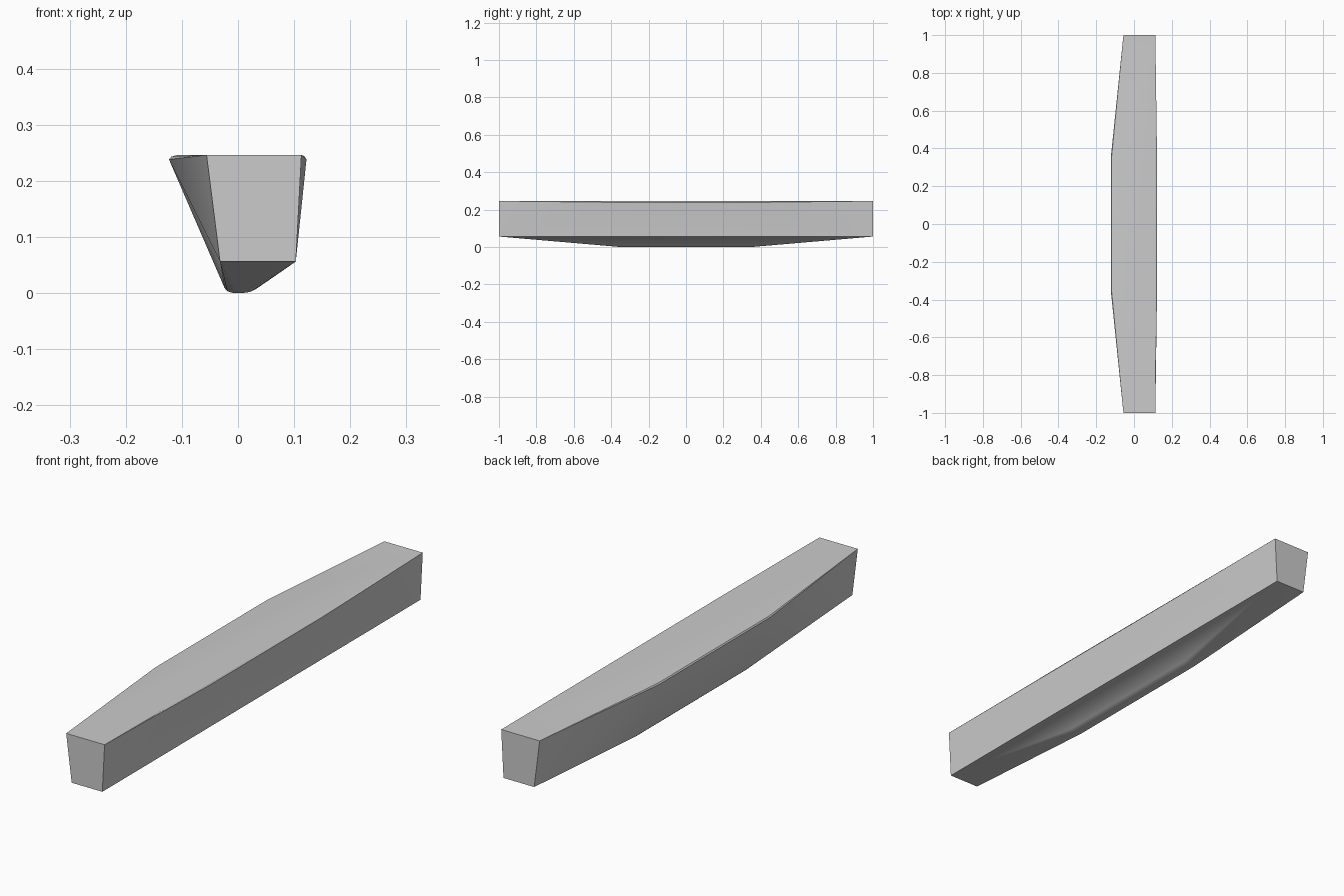
import bpy, bmesh

if "Cube" in bpy.data.objects:
    bpy.data.objects.remove(bpy.data.objects["Cube"])

# End face outline (x, z) at y = +-1
end = [(-0.056, 0.246), (0.113, 0.246), (0.103, 0.056), (-0.032, 0.056)]
# Fuller middle section with softened corners at y = +-0.35
middle = [(-0.123, 0.238), (-0.119, 0.243), (-0.108, 0.246), (0.108, 0.246),
          (0.118, 0.244), (0.122, 0.238), (0.032, 0.007), (0.022, 0.002),
          (0.008, 0.0), (-0.008, 0.0), (-0.019, 0.003), (-0.024, 0.009)]

# Tapered bar: taut skin wrapped around the four sections
bm = bmesh.new()
for side in (-1, 1):
    for profile, y in ((end, 1.0), (middle, 0.35)):
        for x, z in profile:
            bm.verts.new((x, side * y, z))
hull = bmesh.ops.convex_hull(bm, input=bm.verts[:])
loose = {g for g in hull["geom_interior"] + hull["geom_unused"]
         if isinstance(g, bmesh.types.BMVert)}
bmesh.ops.delete(bm, geom=list(loose), context='VERTS')
bmesh.ops.dissolve_limit(bm, angle_limit=0.005, verts=bm.verts[:], edges=bm.edges[:])
bmesh.ops.recalc_face_normals(bm, faces=bm.faces[:])
mesh = bpy.data.meshes.new("tapered_bar")
bm.to_mesh(mesh)
bm.free()
bar = bpy.data.objects.new("tapered_bar", mesh)
bpy.context.collection.objects.link(bar)

# Flat faces with softly blended corners
bpy.context.view_layer.objects.active = bar
bar.select_set(True)
bpy.ops.object.shade_smooth_by_angle(angle=0.5)
